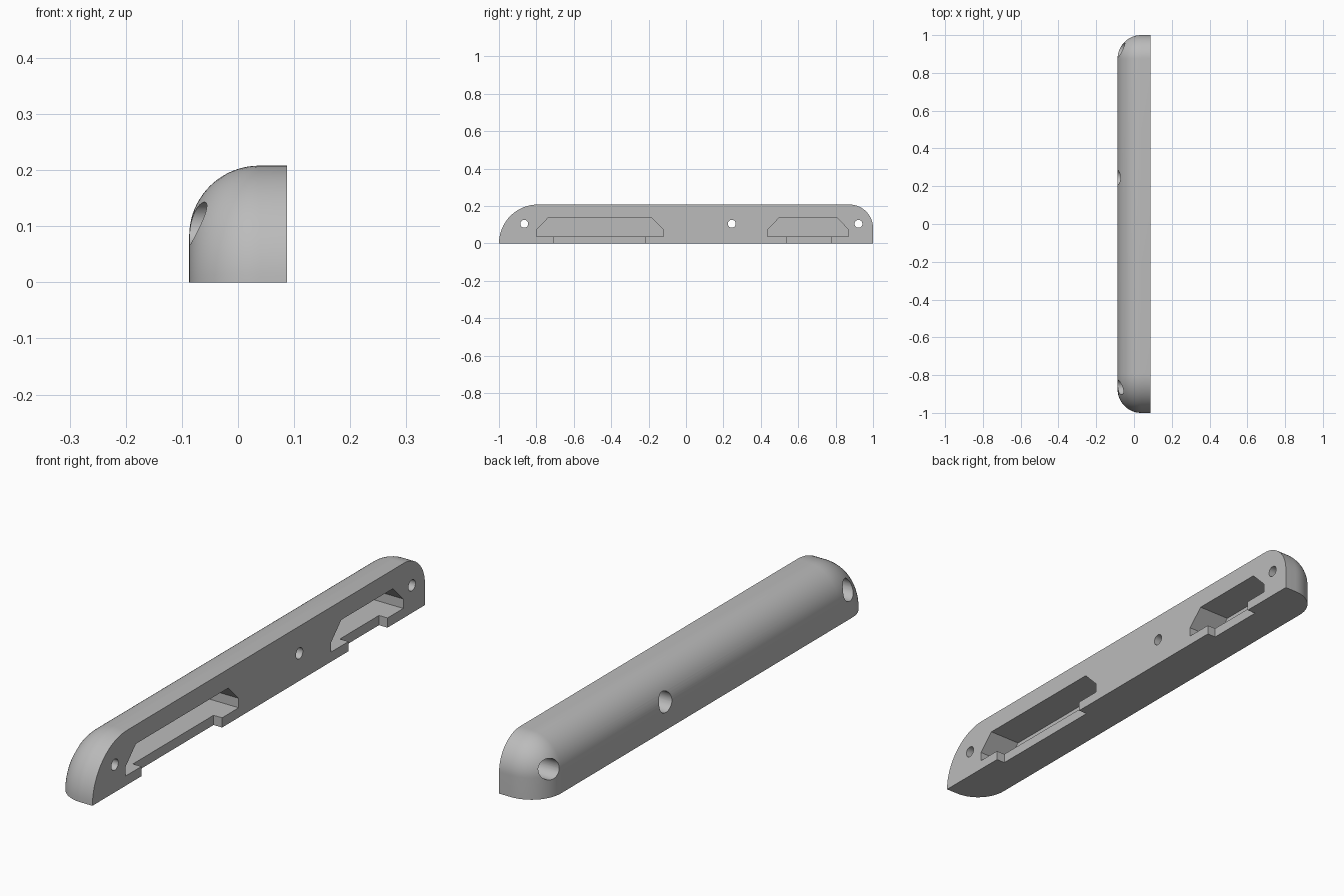
import bpy, bmesh
from math import sin, cos, pi, radians

if "Cube" in bpy.data.objects:
    bpy.data.objects.remove(bpy.data.objects["Cube"])

HALF_W, HEIGHT, FILLET = 0.087, 0.208, 0.125
BACK_R = 0.126
SEG = 20

grey = bpy.data.materials.new("plain grey")
grey.use_nodes = True
colour = (0.5, 0.5, 0.5, 1)
grey.diffuse_color = colour
grey.node_tree.nodes["Principled BSDF"].inputs["Base Color"].default_value = colour


def loft(name, rings):
    """Closed solid through equal-length rings of points."""
    bm = bmesh.new()
    loops = [[bm.verts.new(p) for p in ring] for ring in rings]
    n = len(loops[0])
    for a, b in zip(loops, loops[1:]):
        for i in range(n):
            j = (i + 1) % n
            bm.faces.new((a[i], a[j], b[j], b[i]))
    bm.faces.new(loops[0])
    bm.faces.new(loops[-1])
    bm.normal_update()
    base = [f for f in bm.faces if all(abs(v.co.z) < 1e-6 for v in f.verts)]
    if len(base) > 1:
        bmesh.ops.dissolve_faces(bm, faces=base)
    bmesh.ops.recalc_face_normals(bm, faces=bm.faces[:])
    mesh = bpy.data.meshes.new(name)
    bm.to_mesh(mesh)
    bm.free()
    mesh.materials.append(grey)
    obj = bpy.data.objects.new(name, mesh)
    bpy.context.collection.objects.link(obj)
    return obj


def side_profile(x, inset):
    """Bar outline: large front curve, flat top, tighter back curve."""
    steps = [i / SEG * pi / 2 for i in range(SEG + 1)]
    front, back = HEIGHT - inset, BACK_R - inset
    pts = [(x, HEIGHT - 1 - front * cos(a), front * sin(a)) for a in steps]
    pts += [(x, 1 - BACK_R + back * sin(a), HEIGHT - BACK_R + back * cos(a)) for a in steps]
    return pts + [(x, 1 - inset, 0)]


def prism(name, x0, x1, outline):
    return loft(name, [[(x, y, z) for y, z in outline] for x in (x0, x1)])


def bore(name, x0, x1, y, z, r):
    ring = [(y + r * cos(i * pi / 20), z + r * sin(i * pi / 20)) for i in range(40)]
    return prism(name, x0, x1, ring)


def cut(target, cutter):
    cutter.hide_render = True
    mod = target.modifiers.new("cut", "BOOLEAN")
    mod.operation = "DIFFERENCE"
    mod.solver = "EXACT"
    mod.object = cutter
    bpy.context.view_layer.objects.active = target
    bpy.ops.object.modifier_apply(modifier=mod.name)
    bpy.data.objects.remove(cutter)


# Bar with a rounded outer edge and a flat mounting face
rings = [side_profile(HALF_W, 0)]
for i in range(SEG + 1):
    a = i / SEG * pi / 2
    rings.append(side_profile(FILLET - HALF_W - FILLET * sin(a), FILLET * (1 - cos(a))))
bar = loft("handle_bar", rings)

# Chamfered pockets, each with a shallow notch through the bottom edge
for y0, y1, n0, n1 in ((-0.8, -0.12, -0.705, -0.22), (0.435, 0.87, 0.54, 0.775)):
    low, mid, top, slope = 0.037, 0.073, 0.136, 0.062
    outline = [(y0, low), (y0, mid), (y0 + slope, top),
               (y1 - slope, top), (y1, mid), (y1, low)]
    cut(bar, prism("pocket_cutter", -0.045, 0.2, outline))
    notch = [(n0, -0.1), (n0, 0.06), (n1, 0.06), (n1, -0.1)]
    cut(bar, prism("notch_cutter", HALF_W - 0.036, 0.2, notch))

# Screw holes, counterbored from the rounded side
for y in (-0.865, 0.245, 0.922):
    cut(bar, bore("screw_cutter", -0.2, 0.2, y, 0.105, 0.021))
    cut(bar, bore("head_cutter", -0.2, 0.035, y, 0.105, 0.038))

bpy.ops.object.select_all(action="DESELECT")
bar.select_set(True)
bpy.context.view_layer.objects.active = bar
bpy.ops.object.shade_smooth_by_angle(angle=radians(25))
